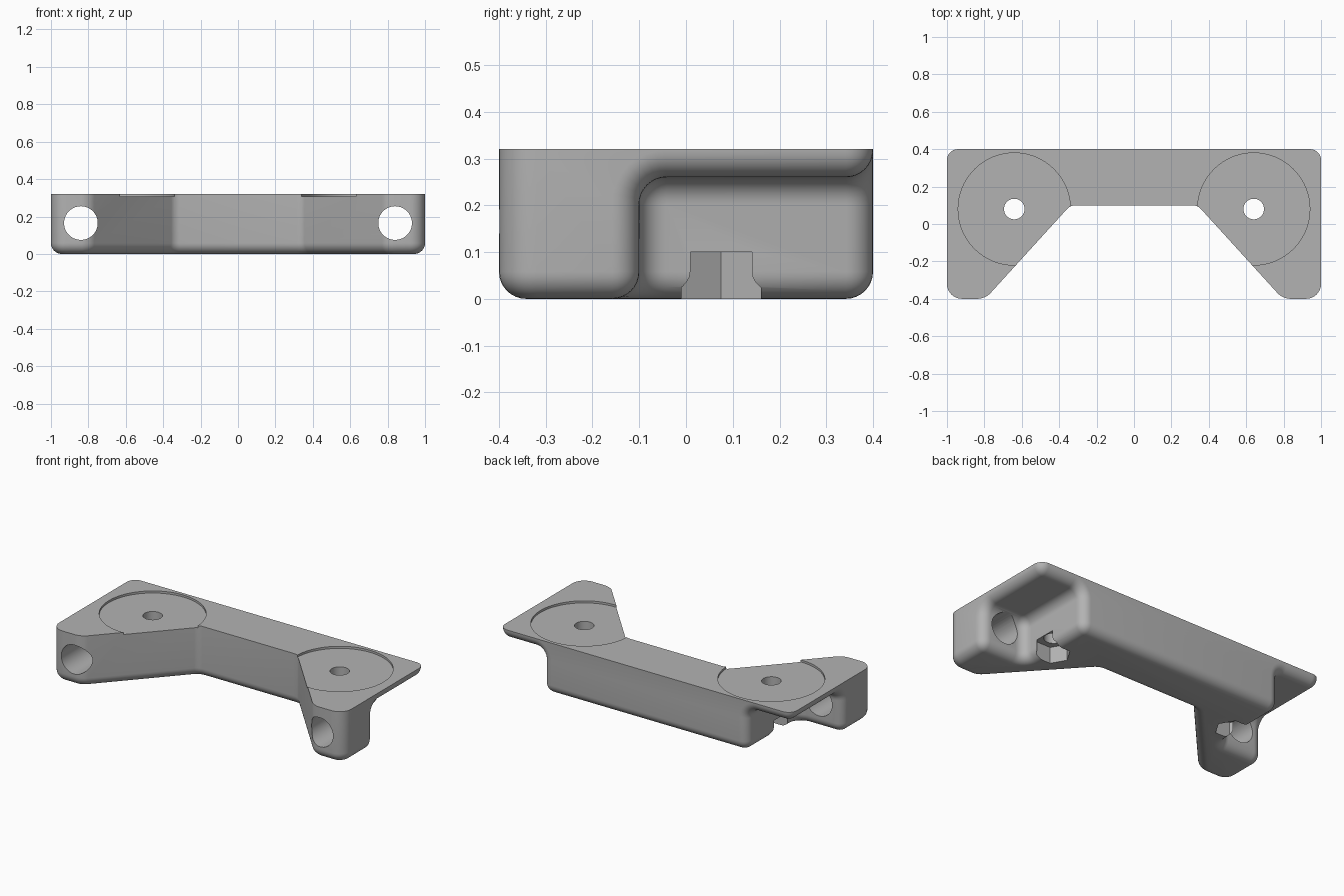
import bpy, bmesh
from math import pi

if "Cube" in bpy.data.objects:
    bpy.data.objects.remove(bpy.data.objects["Cube"])

TOP, LEDGE, R = 0.32, 0.26, 0.058
HOLE_X, HOLE_Y = 0.64, 0.08

grey = bpy.data.materials.new("plain grey")
grey.use_nodes = True
grey.diffuse_color = (0.45, 0.45, 0.45, 1)
grey.node_tree.nodes["Principled BSDF"].inputs["Base Color"].default_value = grey.diffuse_color


def cut(target, cutter):
    """Subtract the cutter from the target, then discard it."""
    cutter.hide_render = True
    mod = target.modifiers.new("cut", "BOOLEAN")
    mod.operation, mod.solver, mod.object = "DIFFERENCE", "EXACT", cutter
    bpy.ops.object.select_all(action="DESELECT")
    bpy.context.view_layer.objects.active = target
    target.select_set(True)
    bpy.ops.object.modifier_apply(modifier=mod.name)
    bpy.data.objects.remove(cutter)


def rod(radius, depth, loc, rot=(0, 0, 0), sides=64):
    bpy.ops.mesh.primitive_cylinder_add(vertices=sides, radius=radius, depth=depth,
                                        location=loc, rotation=rot)
    return bpy.context.object


def round_edges(bm, rule, width, segments=8):
    """Fillet every edge whose signed angle and midpoint satisfy the rule."""
    edges = [e for e in bm.edges if len(e.link_faces) == 2
             and rule(e.calc_face_angle_signed(0), (e.verts[0].co + e.verts[1].co) / 2)]
    bmesh.ops.bevel(bm, geom=edges, offset=width, offset_type="OFFSET", segments=segments,
                    profile=0.5, affect="EDGES", clamp_overlap=False)


# Bracket outline, extruded to full height
half = [(0.34, 0.1), (0.795, -0.4), (1, -0.4), (1, 0.4)]
outline = half + [(-x, y) for x, y in reversed(half)]
bm = bmesh.new()
base = bm.faces.new([bm.verts.new((x, y, 0)) for x, y in outline])
grown = bmesh.ops.extrude_face_region(bm, geom=[base])["geom"]
bmesh.ops.translate(bm, vec=(0, 0, TOP),
                    verts=[v for v in grown if isinstance(v, bmesh.types.BMVert)])
bmesh.ops.recalc_face_normals(bm, faces=bm.faces)
mesh = bpy.data.meshes.new("bracket")
bm.to_mesh(mesh)
bm.free()
bracket = bpy.data.objects.new("bracket", mesh)
bpy.context.collection.objects.link(bracket)

# Open pockets under the back corners
for side in (-1, 1):
    bpy.ops.mesh.primitive_cube_add(size=1, location=(side * 1.0, 0.2, LEDGE - 0.25))
    pocket = bpy.context.object
    pocket.scale = (0.6, 0.6, 0.5)
    bpy.context.view_layer.update()
    cut(bracket, pocket)

# Fillets: inside corners, leg corners, then all outer edges below the top
bm = bmesh.new()
bm.from_mesh(bracket.data)
bmesh.ops.remove_doubles(bm, verts=bm.verts, dist=0.0005)
round_edges(bm, lambda a, m: a < -0.6 and abs(m.x) > 0.6, R)
round_edges(bm, lambda a, m: a < -0.6 and abs(m.x) < 0.4 and m.y < 0.2, 0.025, 5)
round_edges(bm, lambda a, m: a > 0.6 and m.y < -0.39 and abs(m.x) > 0.99 and 0.1 < m.z < 0.3, 0.08)
round_edges(bm, lambda a, m: a > 0.6 and m.y < -0.39 and 0.7 < abs(m.x) < 0.85
            and 0.1 < m.z < 0.3, 0.04, 6)
round_edges(bm, lambda a, m: a > 0.6 and m.z < TOP - 0.001, R)
bmesh.ops.remove_doubles(bm, verts=bm.verts, dist=0.0002)
bmesh.ops.recalc_face_normals(bm, faces=bm.faces)
bm.to_mesh(bracket.data)
bm.free()

for side in (-1, 1):
    x = side * HOLE_X
    # Shallow round recess, screw hole and hexagonal nut seat
    cut(bracket, rod(0.3, 0.1, (x, HOLE_Y, TOP - 0.013 + 0.05), sides=96))
    cut(bracket, rod(0.055, 1, (x, HOLE_Y, 0.2)))
    cut(bracket, rod(0.098, 0.2, (x, HOLE_Y - 0.005, 0), (0, 0, pi / 2), 6))
    # Horizontal hole through the front leg
    cut(bracket, rod(0.09, 0.6, (side * 0.84, -0.25, 0.165), (pi / 2, 0, 0)))

bracket.data.materials.clear()
bracket.data.materials.append(grey)
for poly in bracket.data.polygons:
    poly.material_index = 0
bpy.ops.object.select_all(action="DESELECT")
bracket.select_set(True)
bpy.context.view_layer.objects.active = bracket
bpy.ops.object.shade_smooth_by_angle(angle=pi / 6)
